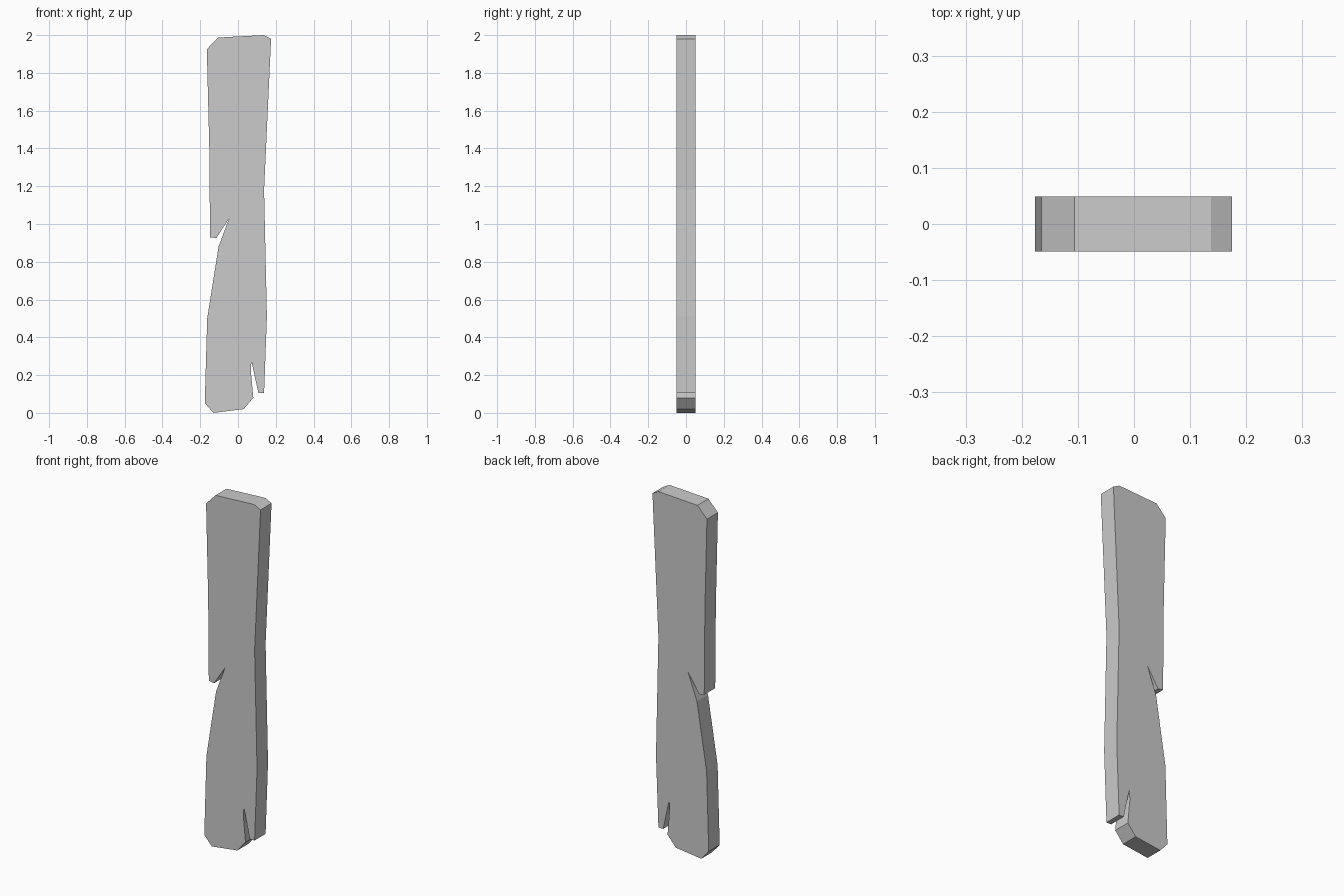
import bpy, bmesh

cube = bpy.data.objects.get("Cube")
if cube:
    bpy.data.objects.remove(cube, do_unlink=True)

# Plain grey material
grey = bpy.data.materials.new("plain_grey")
grey.use_nodes = True
colour = (0.6, 0.6, 0.6, 1)
grey.diffuse_color = colour
grey.node_tree.nodes["Principled BSDF"].inputs["Base Color"].default_value = colour

# Outline of the worn plank as (x, z), clockwise from the top left chamfer
top = [(-0.165, 1.925), (-0.106, 1.987), (0.137, 2.0), (0.175, 1.98)]
right_edge = [(0.138, 1.18), (0.153, 0.51), (0.138, 0.105)]
bottom_split = [(0.108, 0.105), (0.071, 0.275), (0.068, 0.22), (0.081, 0.08)]
bottom = [(0.03, 0.02), (-0.13, 0.0), (-0.176, 0.053)]
left_edge = [(-0.163, 0.5), (-0.103, 0.88)]
side_split = [(-0.047, 1.03), (-0.115, 0.925), (-0.148, 0.93), (-0.152, 1.4)]
outline = top + right_edge + bottom_split + bottom + left_edge + side_split
HALF = 0.049

# Extrude the outline through the thickness
bm = bmesh.new()
face = bm.faces.new([bm.verts.new((x, -HALF, z)) for x, z in outline])
extruded = bmesh.ops.extrude_face_region(bm, geom=[face], use_keep_orig=True)
verts = [g for g in extruded["geom"] if isinstance(g, bmesh.types.BMVert)]
bmesh.ops.translate(bm, verts=verts, vec=(0, 2 * HALF, 0))
bmesh.ops.recalc_face_normals(bm, faces=bm.faces)

mesh = bpy.data.meshes.new("wooden_plank")
bm.to_mesh(mesh)
bm.free()
mesh.materials.append(grey)
plank = bpy.data.objects.new("wooden_plank", mesh)
bpy.context.collection.objects.link(plank)
